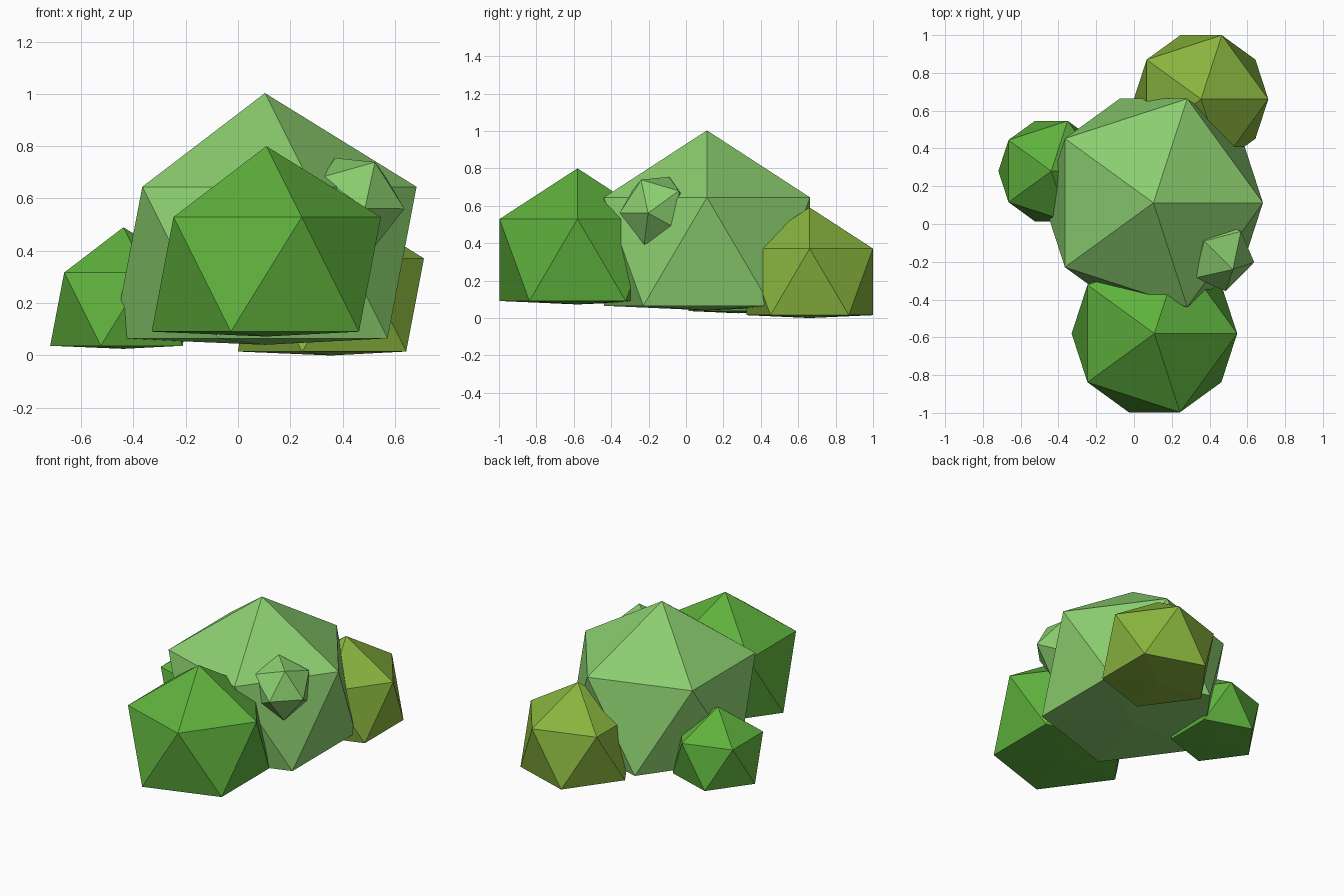
import bpy
import bmesh
from mathutils import Matrix, Vector

if "Cube" in bpy.data.objects:
    bpy.data.objects.remove(bpy.data.objects["Cube"])


def material(name, rgb):
    """Flat colour given as 0-255 sRGB."""
    def lin(c):
        c /= 255
        return c / 12.92 if c <= 0.04045 else ((c + 0.055) / 1.055) ** 2.4
    mat = bpy.data.materials.new(name)
    mat.diffuse_color = (*[lin(c) for c in rgb], 1)
    mat.use_nodes = True
    mat.node_tree.nodes["Principled BSDF"].inputs["Base Color"].default_value = mat.diffuse_color
    return mat


light_green = material("light green", (139, 206, 111))
green = material("leaf green", (95, 177, 61))
olive = material("olive green", (137, 180, 62))


def clump(name, center, radius, mat, flat_base=True, rotation=None):
    """Faceted icosahedron leaf clump, optionally with its base point pushed up."""
    bm = bmesh.new()
    bmesh.ops.create_icosphere(bm, subdivisions=1, radius=1)
    if flat_base:
        min(bm.verts, key=lambda v: v.co.z).co.z = -0.485
    bmesh.ops.scale(bm, vec=(radius,) * 3, verts=bm.verts)
    if rotation:
        bmesh.ops.transform(bm, matrix=rotation, verts=bm.verts)
    mesh = bpy.data.meshes.new(name)
    bm.to_mesh(mesh)
    bm.free()
    mesh.materials.append(mat)
    obj = bpy.data.objects.new(name, mesh)
    obj.location = center
    bpy.context.collection.objects.link(obj)
    return obj


# Large clumps resting on the ground
clump("main_bush", (0.103, 0.112, 0.355), 0.648, light_green)
clump("front_bush", (0.108, -0.58, 0.31), 0.49, green)
clump("left_bush", (-0.438, 0.28, 0.177), 0.313, green)
clump("back_bush", (0.355, 0.661, 0.193), 0.398, olive)

# Small tilted clump growing out of the main bush
axis = Vector((0.42, -0.41, 0.81)).normalized()
side = Vector((0.083, 0.157, 0.022))
side = (side - axis * side.dot(axis)).normalized()
tilt = Matrix((side, axis.cross(side), axis)).transposed().to_4x4()
clump("small_sprout", (0.438, -0.157, 0.574), 0.204, light_green, False, tilt)
